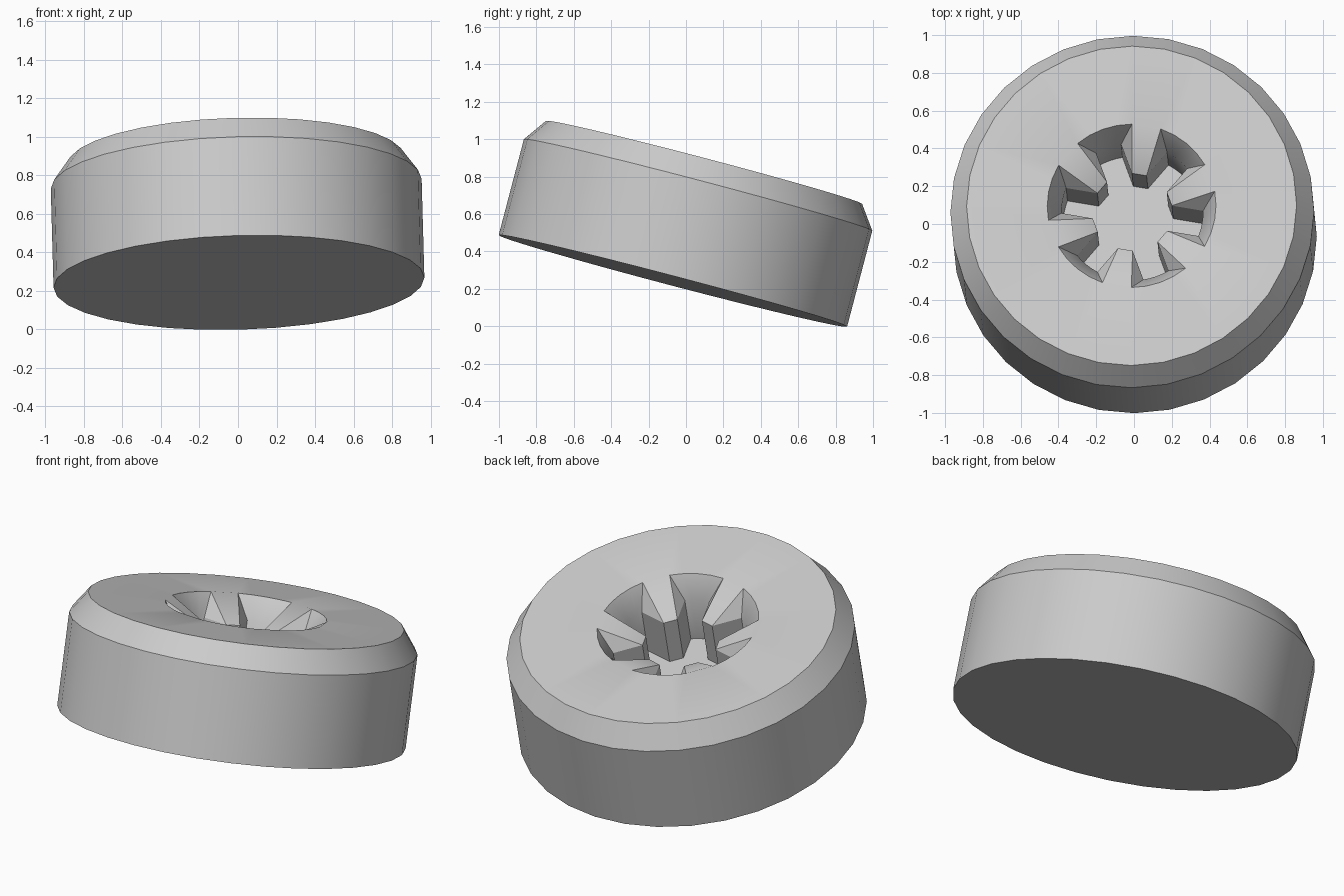
import bpy, bmesh, math
from mathutils import Vector, Matrix

cube = bpy.data.objects.get("Cube")
if cube:
    bpy.data.objects.remove(cube, do_unlink=True)

# Sizes of the disc and its six-lobed drive recess
RADIUS, TOP_RADIUS, SIDE_H, HEIGHT = 0.963, 0.874, 0.53, 0.655
RIM_R, LOBE_R, HUB_R, HALF_W = 0.447, 0.375, 0.212, 0.07
SLOPE_DEPTH, FLOOR_DEPTH = 0.13, 0.40
SIDES, LOBES, STEPS = 32, 6, 4
AXIS = Vector((-0.027, 0.254, 0.967))
BASE = Vector((0.005, -0.07, 0.243))

bm = bmesh.new()


def polar(r, angle, z):
    return bm.verts.new((r * math.cos(angle), r * math.sin(angle), z))


def circle(r, z):
    return [polar(r, math.tau * i / SIDES, z) for i in range(SIDES)]


def walls(lower, upper):
    for i in range(len(lower)):
        j = (i + 1) % len(lower)
        bm.faces.new((lower[i], lower[j], upper[j], upper[i]))


# Outer shell: bottom, side and chamfer
bottom, shoulder, crown = circle(RADIUS, 0), circle(RADIUS, SIDE_H), circle(TOP_RADIUS, HEIGHT)
bm.faces.new(bottom[::-1])
walls(bottom, shoulder)
walls(shoulder, crown)

# Recess outlines: wide rim at the top, narrower lobes below
rims, arcs, hubs = [], [], []
lobe_a, hub_a = math.asin(HALF_W / LOBE_R), math.asin(HALF_W / HUB_R)
z = HEIGHT - SLOPE_DEPTH
for k in range(LOBES):
    mid = math.radians(50 + 60 * k)
    turns = [2 * i / STEPS - 1 for i in range(STEPS + 1)]
    rims.append([polar(RIM_R, mid + t * math.radians(20), HEIGHT) for t in turns])
    arcs.append([polar(LOBE_R, mid + t * lobe_a, z) for t in turns])
    hubs.append([polar(HUB_R, mid + t * hub_a, z) for t in (-1, 1)])

# Sloped lead-in of each lobe and sloped tooth between lobes
outline = []
for k in range(LOBES):
    n = (k + 1) % LOBES
    rim, arc, hub = rims[k], arcs[k], hubs[k]
    for i in range(STEPS):
        bm.faces.new((rim[i], rim[i + 1], arc[i + 1], arc[i]))
    bm.faces.new((rim[0], arc[0], hub[0]))
    bm.faces.new((rim[-1], hub[1], arc[-1]))
    bm.faces.new((rim[-1], rims[n][0], hubs[n][0], hub[1]))
    outline += [hub[0]] + arc + [hub[1]]

# Straight recess walls and floor
floor = [bm.verts.new((v.co.x, v.co.y, HEIGHT - FLOOR_DEPTH)) for v in outline]
walls(floor, outline)
bm.faces.new(floor)

# Flat top around the recess
bm.edges.index_update()
rim_loop = [e for e in bm.edges if e.is_boundary]
bmesh.ops.bridge_loops(bm, edges=rim_loop)
bmesh.ops.recalc_face_normals(bm, faces=bm.faces[:])

# Lean the whole disc
tilt = Vector((0, 0, 1)).rotation_difference(AXIS).to_matrix().to_4x4()
bm.transform(Matrix.Translation(BASE) @ tilt)

mesh = bpy.data.meshes.new("socket_disc")
bm.to_mesh(mesh)
bm.free()
disc = bpy.data.objects.new("socket_disc", mesh)
bpy.context.collection.objects.link(disc)

grey = bpy.data.materials.new("light_grey")
grey.use_nodes = True
grey.diffuse_color = (0.6, 0.6, 0.6, 1)
grey.node_tree.nodes["Principled BSDF"].inputs["Base Color"].default_value = (0.6, 0.6, 0.6, 1)
mesh.materials.append(grey)

bpy.context.view_layer.objects.active = disc
disc.select_set(True)
bpy.ops.object.shade_smooth_by_angle(angle=math.radians(30))
